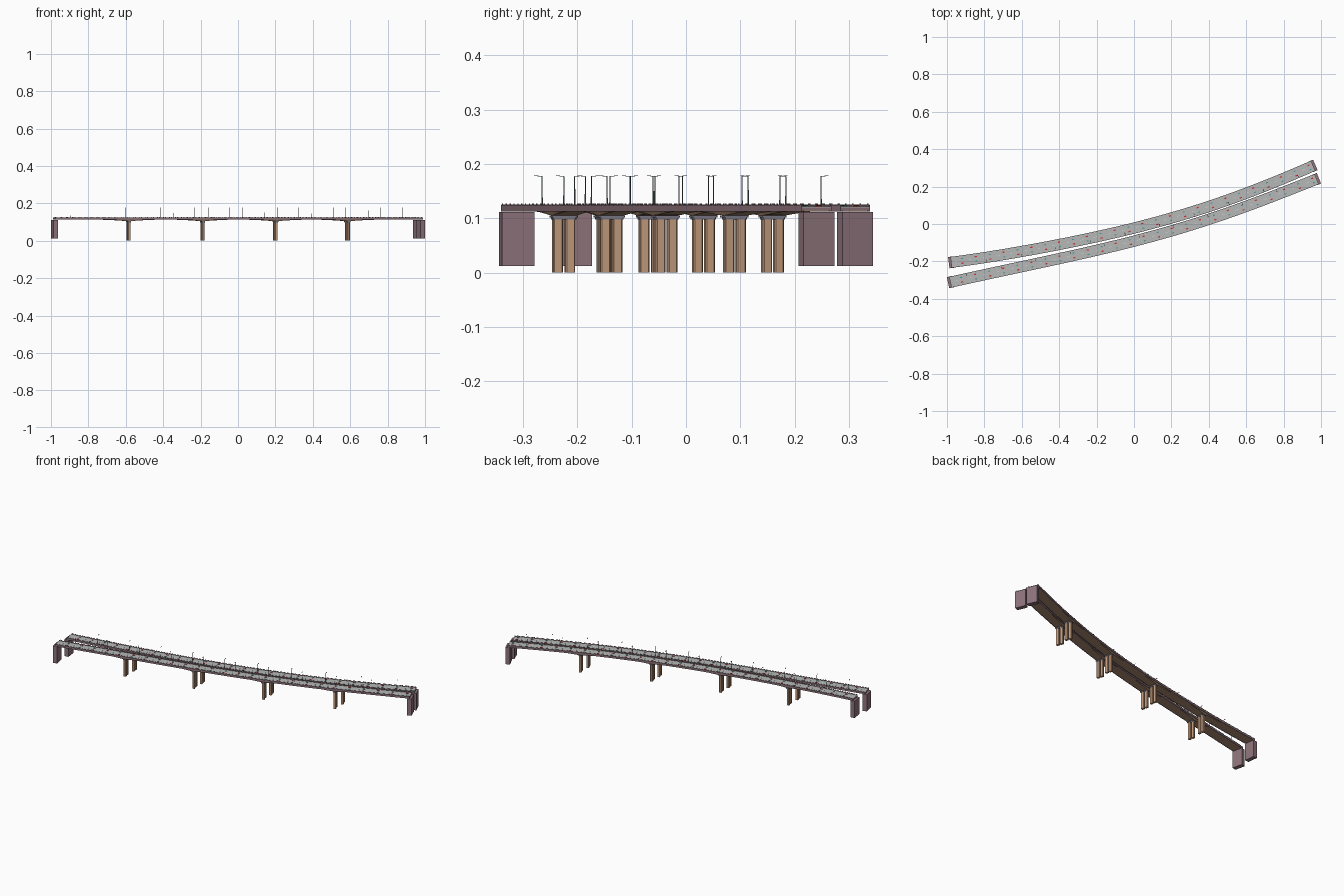
import bpy, bmesh, math
from mathutils import Matrix, Vector

if "Cube" in bpy.data.objects:
    bpy.data.objects.remove(bpy.data.objects["Cube"])

def mat(name, r, g, b):
    m = bpy.data.materials.new(name)
    m.diffuse_color = (r, g, b, 1)
    m.use_nodes = True
    m.node_tree.nodes["Principled BSDF"].inputs["Base Color"].default_value = m.diffuse_color
    return m

PLUM = mat("plum_concrete", .27, .175, .2)
TAN = mat("tan_concrete", .55, .335, .21)
BROWN = mat("brown_soffit", .4, .25, .165)
ROAD = mat("grey_road", .47, .48, .48)
CAP = mat("slate_cap", .2, .19, .23)
STEEL = mat("grey_teal_steel", .14, .19, .2)
WHITE = mat("white_paint", .8, .8, .8)
RED = mat("red_marker", .65, .03, .03)
TEAL = mat("teal_marker", .06, .3, .3)

# Centrelines: each passes through abutment, four piers, abutment
PATHS = {
    "rear": [(-.978, -.205), (-.585, -.144), (-.19, -.066), (.2, .032), (.585, .159), (.958, .311)],
    "front": [(-.982, -.311), (-.585, -.225), (-.19, -.138), (.2, -.037), (.585, .089), (.977, .240)],
}
N = 72
HALF = .029

def curve_y(pts, x):
    total = 0
    for i, (xi, yi) in enumerate(pts):
        w = yi
        for j, (xj, _) in enumerate(pts):
            if i != j:
                w *= (x - xj) / (xi - xj)
        total += w
    return total

def frame(pts, x):
    """Local axes at x: X along the road, Y across it."""
    e = 1e-3
    slope = (curve_y(pts, x + e) - curve_y(pts, x - e)) / (2 * e)
    return Matrix.Translation((x, curve_y(pts, x), 0)) @ Matrix.Rotation(math.atan(slope), 4, 'Z')

def finish(bm, name, material):
    bmesh.ops.recalc_face_normals(bm, faces=bm.faces)
    me = bpy.data.meshes.new(name)
    bm.to_mesh(me)
    bm.free()
    me.materials.append(material)
    ob = bpy.data.objects.new(name, me)
    bpy.context.collection.objects.link(ob)
    return ob

def sweep(name, pts, section, material):
    """Sweep a closed (across, height) section along the curve."""
    bm = bmesh.new()
    rings = []
    for k in range(N + 1):
        x = pts[0][0] + (pts[-1][0] - pts[0][0]) * k / N
        M = frame(pts, x)
        rings.append([bm.verts.new(M @ Vector((0, v, z))) for v, z in section(x)])
    n = len(rings[0])
    for a, b in zip(rings, rings[1:]):
        for i in range(n):
            bm.faces.new((a[i], a[(i + 1) % n], b[(i + 1) % n], b[i]))
    bm.faces.new(rings[0])
    bm.faces.new(rings[-1])
    return finish(bm, name, material)

def rect(v0, v1, z0, z1):
    return lambda x: [(v0, z0), (v1, z0), (v1, z1), (v0, z1)]

def box(bm, M, centre, size):
    S = Matrix.Diagonal((*size, 1))
    bmesh.ops.create_cube(bm, size=1, matrix=M @ Matrix.Translation(centre) @ S)

def shaft(bm, M, v, z0, z1, length, width, c):
    """Upright shaft with chamfered corners."""
    a, b = length / 2, width / 2
    plan = [(a, b - c), (a - c, b), (c - a, b), (-a, b - c),
            (-a, c - b), (c - a, -b), (a - c, -b), (a, c - b)]
    lo = [bm.verts.new(M @ Vector((p, v + q, z0))) for p, q in plan]
    hi = [bm.verts.new(M @ Vector((p, v + q, z1))) for p, q in plan]
    bm.faces.new(lo)
    bm.faces.new(hi)
    for i in range(8):
        j = (i + 1) % 8
        bm.faces.new((lo[i], lo[j], hi[j], hi[i]))

def build(tag, pts, inner):
    piers = [p[0] for p in pts[1:-1]]

    # Haunched girder, deepest over the piers
    def girder(x):
        d = min(abs(x - p) for p in piers)
        z = .1125 - .008 * max(0, 1 - d / .14) ** 1.4
        return [(-.0265, .114), (-.023, z), (.023, z), (.0265, .114)]
    sweep(tag + "_girder", pts, girder, BROWN)

    # Deck slab, road surface and parapets
    sweep(tag + "_deck_slab", pts, rect(-HALF, HALF, .113, .1195), PLUM)
    sweep(tag + "_road", pts, rect(-.0275, .0275, .119, .1215), ROAD)
    for s, side in ((-1, "right"), (1, "left")):
        sweep(f"{tag}_{side}_parapet", pts, rect(s * .0275, s * .0295, .1125, .124), PLUM)
        sweep(f"{tag}_{side}_handrail", pts, rect(s * .0281, s * .0289, .1258, .1266), PLUM)

    # Railing posts
    bm = bmesh.new()
    x0, x1 = pts[0][0], pts[-1][0]
    for k in range(61):
        M = frame(pts, x0 + .006 + (x1 - x0 - .012) * k / 60)
        for s in (-1, 1):
            box(bm, M, (0, s * .0285, .1253), (.003, .0018, .0045))
    finish(bm, tag + "_railing_posts", PLUM)

    # Lane dashes with red and teal markers in the two lanes
    dash, red, teal = bmesh.new(), bmesh.new(), bmesh.new()
    count = 26
    for k in range(count):
        x = x0 + .03 + (x1 - x0 - .08) * k / (count - 1)
        box(dash, frame(pts, x), (0, 0, .1216), (.018, .0016, .0008))
        M = frame(pts, x + .03)
        v = .0125 if k % 2 else -.0125
        box(red, M, (0, v, .1222), (.012, .0065, .003))
        box(teal, M, (0, -v, .1222), (.01, .0055, .003))
    finish(dash, tag + "_lane_dashes", WHITE)
    finish(red, tag + "_red_markers", RED)
    finish(teal, tag + "_teal_markers", TEAL)

    # Twin-shaft piers with caps
    shafts, caps = bmesh.new(), bmesh.new()
    for x in piers:
        M = frame(pts, x)
        for s in (-1, 1):
            shaft(shafts, M, s * .0115, 0, .098, .014, .018, .002)
        shaft(caps, M, 0, .0975, .101, .016, .045, .002)
        shaft(caps, M, 0, .101, .105, .019, .05, .002)
    finish(shafts, tag + "_pier_shafts", TAN)
    finish(caps, tag + "_pier_caps", CAP)

    # End abutments
    bm = bmesh.new()
    for x in (x0, x1):
        box(bm, frame(pts, x), (0, 0, .062), (.025, .061, .1))
    finish(bm, tag + "_abutments", PLUM)

    # Street lamps on the inner edge, arms reaching over the road
    bm = bmesh.new()
    first, last = (-.79, .87) if tag == "rear" else (-.89, .77)
    for k in range(10):
        M = frame(pts, first + (last - first) * k / 9)
        v = inner * .0268
        bmesh.ops.create_cone(bm, cap_ends=True, segments=6, radius1=.0013, radius2=.0009,
                              depth=.055, matrix=M @ Matrix.Translation((0, v, .1495)))
        box(bm, M, (0, v - inner * .004, .1775), (.0014, .009, .0012))
        box(bm, M, (0, v - inner * .011, .1782), (.003, .007, .0016))
    finish(bm, tag + "_street_lamps", STEEL)

build("rear", PATHS["rear"], -1)
build("front", PATHS["front"], 1)
